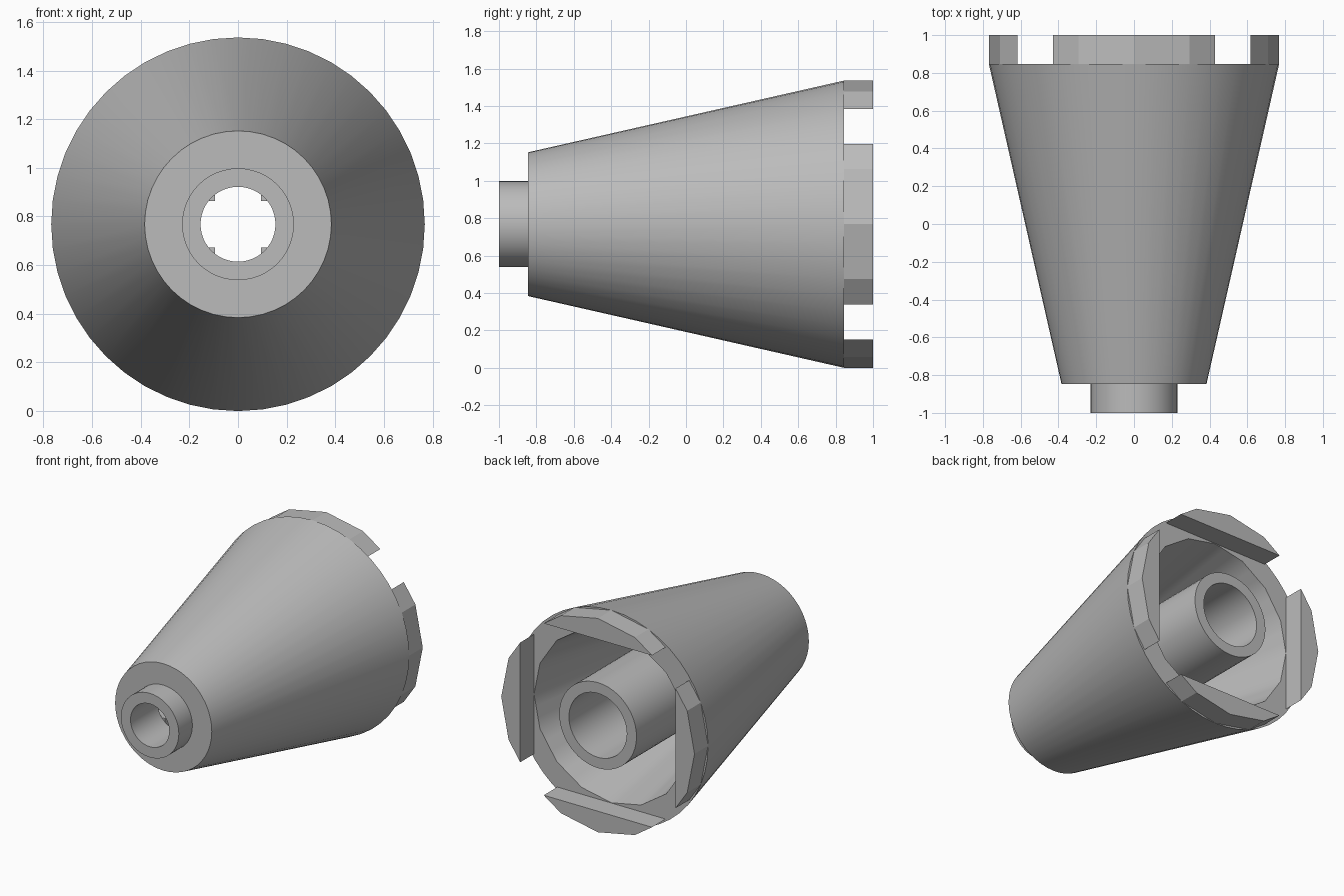
import bpy, bmesh, math

if "Cube" in bpy.data.objects:
    bpy.data.objects.remove(bpy.data.objects["Cube"])

CZ = 0.768      # height of the main axis
SEG = 48        # sides of the smooth round parts

grey = bpy.data.materials.new("light_grey")
grey.diffuse_color = (0.50, 0.50, 0.50, 1)
grey.use_nodes = True
grey.node_tree.nodes["Principled BSDF"].inputs["Base Color"].default_value = grey.diffuse_color


def finish(bm, name):
    bmesh.ops.recalc_face_normals(bm, faces=bm.faces)
    me = bpy.data.meshes.new(name)
    bm.to_mesh(me)
    bm.free()
    me.materials.append(grey)
    ob = bpy.data.objects.new(name, me)
    ob.location.z = CZ
    bpy.context.collection.objects.link(ob)
    return ob


def point(r, y, a, poly):
    # poly: put the point on a 16-sided outline instead of a circle
    if poly:
        step = math.tau / 16
        r *= math.cos(step / 2) / math.cos(a % step - step / 2)
    return (r * math.cos(a), y, r * math.sin(a))


def lathe(name, profile):
    # closed profile of (radius, y, sixteen_sided) turned around the y axis
    bm = bmesh.new()
    rings = [[bm.verts.new(point(r, y, math.tau * i / SEG, p)) for i in range(SEG)]
             for r, y, p in profile]
    for k, ra in enumerate(rings):
        rb = rings[(k + 1) % len(rings)]
        for i in range(SEG):
            j = (i + 1) % SEG
            bm.faces.new((ra[i], ra[j], rb[j], rb[i]))
    ob = finish(bm, name)
    bpy.context.view_layer.objects.active = ob
    ob.select_set(True)
    bpy.ops.object.shade_smooth_by_angle(angle=math.radians(30))
    ob.select_set(False)


def four_prisms(name, outline, y0, y1):
    # the same (x, z) outline, extruded along y, four times round the axis
    bm = bmesh.new()
    for q in range(4):
        c, s = [(1, 0), (0, 1), (-1, 0), (0, -1)][q]
        pts = [(x * c - z * s, x * s + z * c) for x, z in outline]
        a = [bm.verts.new((x, y0, z)) for x, z in pts]
        b = [bm.verts.new((x, y1, z)) for x, z in pts]
        bm.faces.new(a)
        bm.faces.new(b[::-1])
        for i in range(len(a)):
            j = (i + 1) % len(a)
            bm.faces.new((a[i], a[j], b[j], b[i]))
    finish(bm, name)


# hollow cone with front stud, stepped bore and inner tube
lathe("hollow_cone", [
    (0.154, -1, False), (0.23, -1, False), (0.23, -0.846, False),
    (0.384, -0.846, False), (0.768, 0.846, False),
    (0.615, 0.846, True), (0.335, -0.692, True),
    (0.307, -0.692, False), (0.307, 1, False),
    (0.23, 1, False), (0.23, -0.692, False), (0.154, -0.692, False)])

# four rear tabs: flat inside, faceted outside
R = 0.768
vx, vz = R * math.sin(math.pi / 8), R * math.cos(math.pi / 8)
four_prisms("rear_tabs", [(-0.43, 0.617), (-vx, vz), (0, R), (vx, vz), (0.43, 0.617)],
            0.846, 1)

# four ribs that make the bore cross-shaped
four_prisms("bore_ribs", [(0.095, 0.095), (0.095, 0.214), (0.166, 0.166), (0.214, 0.095)],
            -0.692, 0.1)
